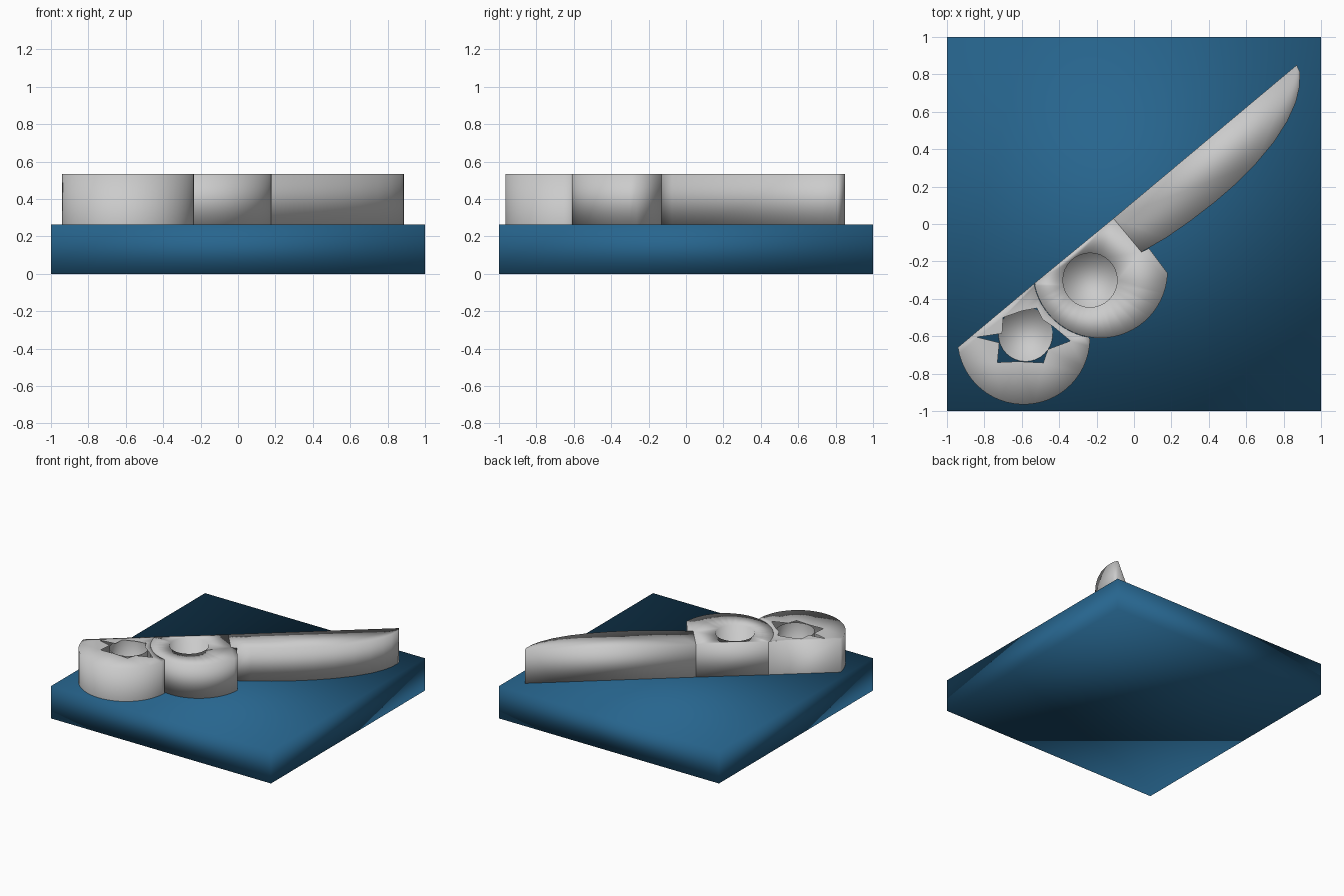
import bpy, bmesh
from math import cos, sin, radians

if "Cube" in bpy.data.objects:
    bpy.data.objects.remove(bpy.data.objects["Cube"])

Z0, Z1 = 0.265, 0.535


def arc(cx, cy, r, a0, a1, n):
    """n + 1 points along an arc, angles in degrees."""
    pts = []
    for i in range(n + 1):
        a = radians(a0 + (a1 - a0) * i / n)
        pts.append((cx + r * cos(a), cy + r * sin(a)))
    return pts


def wall(bm, pts, z0, z1):
    """Vertical wall; outward normals for counter-clockwise points."""
    low = [bm.verts.new((x, y, z0)) for x, y in pts]
    top = [bm.verts.new((x, y, z1)) for x, y in pts]
    n = len(pts)
    for i in range(n):
        j = (i + 1) % n
        bm.faces.new((low[i], low[j], top[j], top[i]))
    return low, top


def loop_edges(bm, vs):
    return [bm.edges.get((vs[i - 1], vs[i])) for i in range(len(vs))]


def solid(name, outline, hole=None, opening=None, bottom=True):
    """Prism with an optional cup-shaped hole; opening cuts the top wider."""
    bm = bmesh.new()
    low, top = wall(bm, outline, Z0, Z1)
    edges = loop_edges(bm, top)
    if hole:
        hlow, htop = wall(bm, hole[::-1], Z0 + 0.006, Z1)
        bm.faces.new(hlow[::-1])
        if opening:
            ring = [bm.verts.new((x, y, Z1)) for x, y in opening]
            edges += [bm.edges.new((ring[i - 1], ring[i])) for i in range(len(ring))]
        else:
            edges += loop_edges(bm, htop)
    res = bmesh.ops.triangle_fill(bm, use_beauty=True, use_dissolve=False,
                                  edges=edges, normal=(0, 0, 1))
    for f in res["geom"]:
        if isinstance(f, bmesh.types.BMFace):
            f.normal_update()
            if f.normal.z < 0:
                f.normal_flip()
    if bottom:
        bm.faces.new(low[::-1])
    me = bpy.data.meshes.new(name)
    bm.to_mesh(me)
    bm.free()
    ob = bpy.data.objects.new(name, me)
    bpy.context.collection.objects.link(ob)
    me.shade_smooth()
    return ob


# Blue base plate
bpy.ops.mesh.primitive_cube_add(size=1, location=(0, 0, Z0 / 2))
plate = bpy.context.object
plate.name = "base_plate"
plate.scale = (2, 2, Z0)
bpy.ops.object.transform_apply(location=True, rotation=False, scale=True)
bpy.ops.object.shade_smooth()
blue = bpy.data.materials.new("blue")
blue.diffuse_color = (0.02, 0.13, 0.27, 1)
blue.use_nodes = True
blue.node_tree.nodes["Principled BSDF"].inputs["Base Color"].default_value = blue.diffuse_color
plate.data.materials.append(blue)

# Curved blade
solid("blade", [(-0.11, 0.03), (0.04, -0.15), (0.17, -0.075), (0.30, 0.015),
                (0.43, 0.115), (0.54, 0.21), (0.65, 0.32), (0.75, 0.44),
                (0.82, 0.55), (0.865, 0.65), (0.884, 0.73), (0.888, 0.81),
                (0.87, 0.85)])

# Front handle with round finger hole
solid("front_handle",
      [(-0.11, 0.03), (-0.53, -0.315)]
      + arc(-0.18, -0.25, 0.36, 193, 358, 28)
      + [(0.08, -0.13), (0.04, -0.15)],
      hole=arc(-0.235, -0.30, 0.145, 0, 348.75, 31))

# Rear handle with finger hole inside a star-shaped opening
star = [(-0.84, -0.605), (-0.72, -0.635), (-0.73, -0.74), (-0.62, -0.735),
        (-0.485, -0.742), (-0.46, -0.67), (-0.34, -0.625), (-0.43, -0.55),
        (-0.49, -0.51), (-0.52, -0.45), (-0.60, -0.465), (-0.70, -0.50),
        (-0.705, -0.585)]
solid("rear_handle",
      arc(-0.59, -0.61, 0.355, 188, 359, 28)
      + arc(-0.18, -0.25, 0.361, 260, 193, 12)
      + [(-0.53, -0.315)],
      hole=arc(-0.58, -0.59, 0.145, 0, 348.75, 31),
      opening=star, bottom=False)
